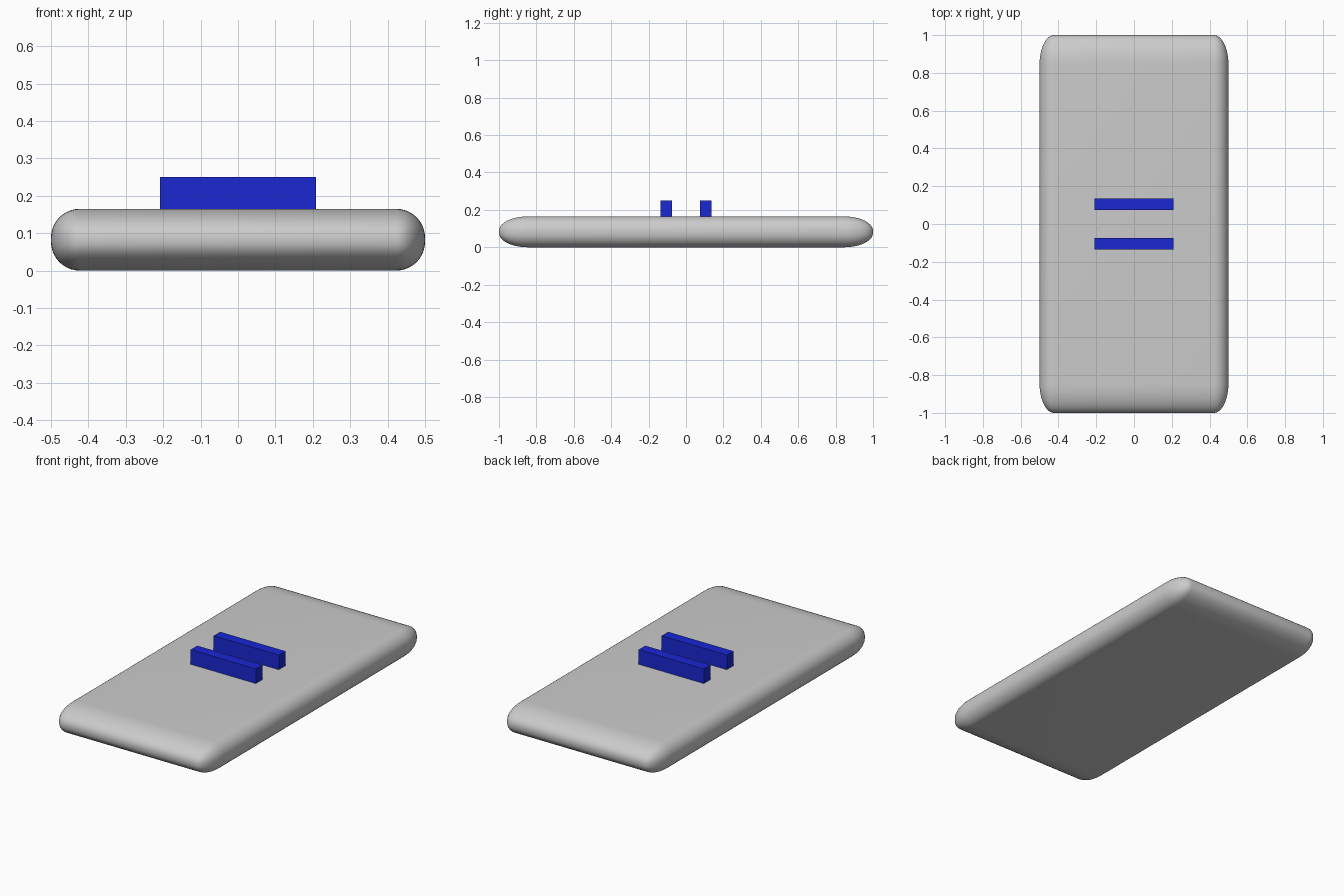
import bpy

if "Cube" in bpy.data.objects:
    bpy.data.objects.remove(bpy.data.objects["Cube"])

def box(name, center, size):
    bpy.ops.mesh.primitive_cube_add(size=1, location=center)
    obj = bpy.context.object
    obj.name = name
    obj.scale = size
    bpy.ops.object.transform_apply(location=False, rotation=False, scale=True)
    return obj

# Slab: rounded evenly, then stretched along y so the end rounding is elliptical
slab = box("slab", (0, 0, 0.0825), (1, 1, 0.165))
bevel = slab.modifiers.new("rounding", "BEVEL")
bevel.width = 0.077
bevel.segments = 10
bevel.limit_method = 'NONE'
bpy.ops.object.modifier_apply(modifier=bevel.name)
slab.scale.y = 2
bpy.ops.object.transform_apply(location=False, rotation=False, scale=True)
bpy.ops.object.shade_smooth_by_angle()

# Two raised blue bars across the middle
blue = bpy.data.materials.new("blue")
blue.diffuse_color = (0.01, 0.02, 0.65, 1)
blue.use_nodes = True
blue.node_tree.nodes["Principled BSDF"].inputs["Base Color"].default_value = blue.diffuse_color
for name, side in (("front_bar", -1), ("back_bar", 1)):
    bar = box(name, (0, side * 0.105, 0.205), (0.418, 0.06, 0.09))
    bar.data.materials.append(blue)
